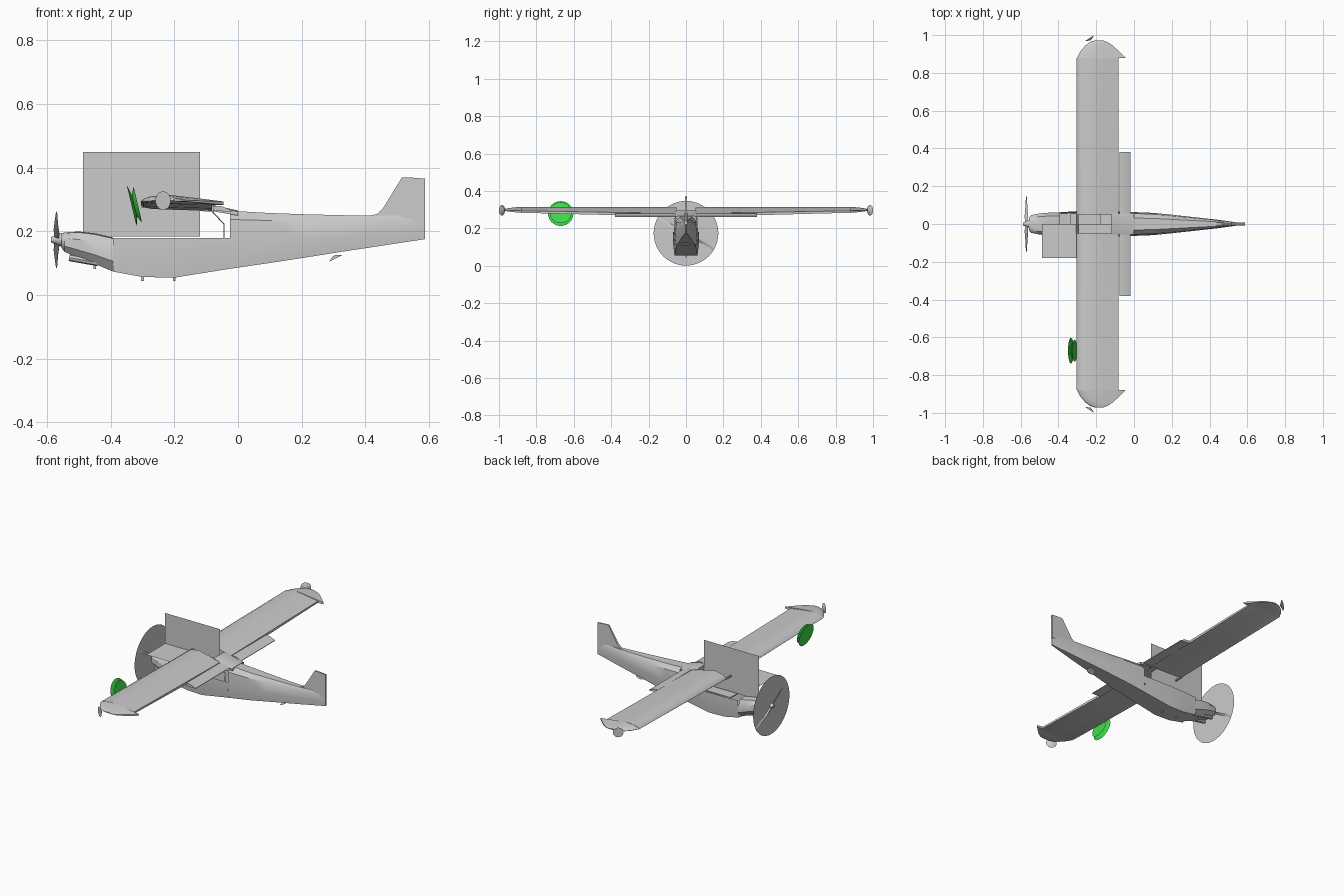
import bpy, bmesh, math
from mathutils import Vector, Matrix

if "Cube" in bpy.data.objects:
    bpy.data.objects.remove(bpy.data.objects["Cube"])


def material(name, rgb):
    m = bpy.data.materials.new(name)
    m.diffuse_color = (*rgb, 1)
    m.use_nodes = True
    m.node_tree.nodes["Principled BSDF"].inputs["Base Color"].default_value = m.diffuse_color
    return m


GREY = material("airframe_grey", (0.6, 0.6, 0.6))
GREEN = material("light_green", (0.05, 0.72, 0.07))


def finish(name, bm, mat=GREY, smooth=None):
    bmesh.ops.recalc_face_normals(bm, faces=bm.faces)
    me = bpy.data.meshes.new(name)
    bm.to_mesh(me)
    bm.free()
    ob = bpy.data.objects.new(name, me)
    bpy.context.collection.objects.link(ob)
    me.materials.append(mat)
    if smooth:
        bpy.ops.object.select_all(action='DESELECT')
        ob.select_set(True)
        bpy.context.view_layer.objects.active = ob
        bpy.ops.object.shade_smooth_by_angle(angle=math.radians(smooth))
    return ob


def loft(name, rings, closed=True, caps=True, smooth=35):
    bm = bmesh.new()
    vs = [[bm.verts.new(p) for p in r] for r in rings]
    n = len(rings[0])
    for a, b in zip(vs, vs[1:]):
        for i in range(n if closed else n - 1):
            j = (i + 1) % n
            bm.faces.new((a[i], a[j], b[j], b[i]))
    if caps:
        bm.faces.new(vs[0])
        bm.faces.new(vs[-1])
    return finish(name, bm, smooth=smooth)


def section(x, half):
    """Symmetric cross-section from (half width, z) pairs, bottom to top."""
    return [(x, w, z) for w, z in half] + [(x, -w, z) for w, z in reversed(half)]


def panel(name, pts):
    bm = bmesh.new()
    bm.faces.new([bm.verts.new(p) for p in pts])
    return finish(name, bm)


def box(name, lo, hi):
    bm = bmesh.new()
    bmesh.ops.create_cube(bm, size=1)
    for v in bm.verts:
        v.co = [l + (h - l) * (c + .5) for l, h, c in zip(lo, hi, v.co)]
    return finish(name, bm)


def cone(name, centre, axis, r1, r2, depth, mat=GREY, seg=24, caps=True):
    bm = bmesh.new()
    rot = Vector((0, 0, 1)).rotation_difference(Vector(axis)).to_matrix().to_4x4()
    bmesh.ops.create_cone(bm, cap_ends=caps, segments=seg, radius1=r1, radius2=r2,
                          depth=depth, matrix=Matrix.Translation(centre) @ rot)
    return finish(name, bm, mat, 40)


def rod(name, a, b, r):
    a, b = Vector(a), Vector(b)
    return cone(name, (a + b) / 2, (b - a).normalized(), r, r, (b - a).length, seg=8)


# Rear fuselage, tapering to the fin post
loft("rear_fuselage", [section(x, [(w * .88, zb), (w, zb + (zt - zb) * .4),
                                   (w * .88, zb + (zt - zb) * .85), (w * .5, zt)])
     for x, w, zb, zt in [(-.025, .064, .083, .265), (.1, .059, .101, .258),
                          (.21, .048, .118, .254), (.33, .035, .137, .251),
                          (.43, .024, .152, .25), (.588, .003, .176, .25)]])

# Open cabin tub
tub = []
for x, w, zb in [(-.392, .062, .074), (-.3, .068, .057), (-.2, .07, .055), (-.025, .064, .083)]:
    s = section(x, [(w * .88, zb), (w, zb + (.18 - zb) * .6), (w * .99, .18)])
    tub.append(s[3:] + s[:3])
loft("cabin_tub", tub, closed=False, caps=False)
box("cabin_shelf", (-.335, -.055, .174), (-.175, .055, .18))

# Engine cowling
loft("cowling", [section(x, [(w * .6, zb), (w, zb + (zt - zb) * .3),
                             (w, zb + (zt - zb) * .7), (w * .7, zt - .003), (w * .3, zt)])
     for x, w, zb, zt in [(-.555, .035, .15, .193), (-.545, .047, .136, .197),
                          (-.5, .056, .116, .2), (-.45, .06, .098, .194),
                          (-.392, .062, .074, .181)]])

# Fin and rudder with a swept leading edge
fin = [(.40, .245), (.437, .255), (.455, .272), (.515, .37), (.548, .369), (.588, .366), (.588, .22)]
bm = bmesh.new()
sides = [[bm.verts.new((x, s * (.007 if z < .3 else .004), z)) for x, z in fin] for s in (1, -1)]
for f in sides:
    bm.faces.new(f)
for i in range(len(fin)):
    j = (i + 1) % len(fin)
    bm.faces.new((sides[0][i], sides[0][j], sides[1][j], sides[1][i]))
finish("tail_fin", bm)

# Wing: airfoil sections (chord fraction, height) lofted to a rounded tip
FOIL = [(0, .282), (.03, .292), (.12, .304), (.33, .312), (.6, .3), (1, .28),
        (1, .264), (.5, .267), (.15, .27), (.03, .275)]


def wing_ring(y, x0, x1, t):
    lift = .014 * abs(y)
    return [(x0 + (x1 - x0) * u, y, .285 + lift + (z - .285) * t) for u, z in FOIL]


STATIONS = [(.05, -.304, -.082, 1), (.45, -.304, -.082, .9), (.879, -.304, -.082, .65),
            (.88, -.302, -.045, .65), (.915, -.283, -.08, .55), (.945, -.258, -.113, .4),
            (.963, -.232, -.14, .28), (.972, -.205, -.165, .15)]
for s, side in ((1, "left"), (-1, "right")):
    loft(side + "_wing", [wing_ring(s * y, a, b, t) for y, a, b, t in STATIONS], smooth=40)
    # Inboard flap and its hinges
    loft(side + "_flap", [[(-.078, s * y, .281), (-.05, s * y, .279), (-.018, s * y, .265),
                           (-.018, s * y, .262), (-.078, s * y, .265)] for y in (.055, .38)])
    # Shallow cone at the wing tip
    cone(side + "_tip_light", (-.232, s * .979, .297), (-.56, s * .83, 0), .004, .029, .012)
    # Door frame behind the cabin
    rod(side + "_frame_slope", (-.08, s * .058, .262), (-.044, s * .06, .223), .0018)
    rod(side + "_frame_post", (-.044, s * .06, .223), (-.044, s * .062, .178), .0018)
    # Exhaust pipe beneath the cowling
    rod(side + "_exhaust", (-.53, s * .03, .118), (-.44, s * .03, .102), .011)

# Wing centre fairing behind the open roof, and the front spar
loft("roof_fairing", [section(x, [(.056, a), (.056, b - .004), (.04, b)])
                      for x, a, b in [(-.12, .264, .297), (-.07, .262, .281), (.0, .25, .266)]])
rod("front_spar", (-.30, -.05, .281), (-.30, .05, .281), .006)

# Crossed flat panels above the cabin
panel("upright_panel", [(-.487, 0, .185), (-.12, 0, .185), (-.12, 0, .45), (-.487, 0, .45)])
panel("level_panel", [(-.487, 0, .266), (-.12, 0, .266), (-.12, -.18, .266), (-.487, -.18, .266)])

# Propeller: blur disc, two twisted blades and spinner
HUB = Vector((-.57, 0, .174))
bm = bmesh.new()
bmesh.ops.create_circle(bm, cap_ends=True, segments=48, radius=.173,
                        matrix=Matrix.Translation(HUB) @ Matrix.Rotation(math.pi / 2, 4, 'Y'))
finish("propeller_disc", bm)
for k in range(2):
    ang = math.radians(-30 + 180 * k)
    d = Vector((0, math.cos(ang), math.sin(ang)))
    t = Vector((0, -math.sin(ang), math.cos(ang)))
    rings = []
    for r, w, tw in [(.012, .008, 60), (.05, .012, 50), (.11, .011, 28), (.17, .006, 14)]:
        a = math.radians(tw)
        c = t * math.cos(a) + Vector((1, 0, 0)) * math.sin(a)
        n = d.cross(c)
        o = HUB + d * r
        rings.append([o + c * w, o + n * .002, o - c * w, o - n * .002])
    loft("propeller_blade", rings)
cone("spinner", (-.57, 0, .174), (-1, 0, 0), .022, .008, .036)

# Green landing light: two nested shallow cones
AX = Vector((-.973, 0, -.23))
C = Vector((-.327, -.67, .281))
cone("landing_light_outer", C, AX, .012, .068, .014, GREEN, 32)
cone("landing_light_inner", C - AX * .006, AX, .058, .03, .014, GREEN, 32)

# Belly beacon and antennas
cone("belly_beacon", (.305, 0, .12), (.44, 0, -.9), .004, .024, .01)
for x, z in ((-.3, .045), (-.2, .045), (-.45, .082)):
    box("belly_antenna", (x - .004, -.004, z), (x + .004, .004, z + .02))
